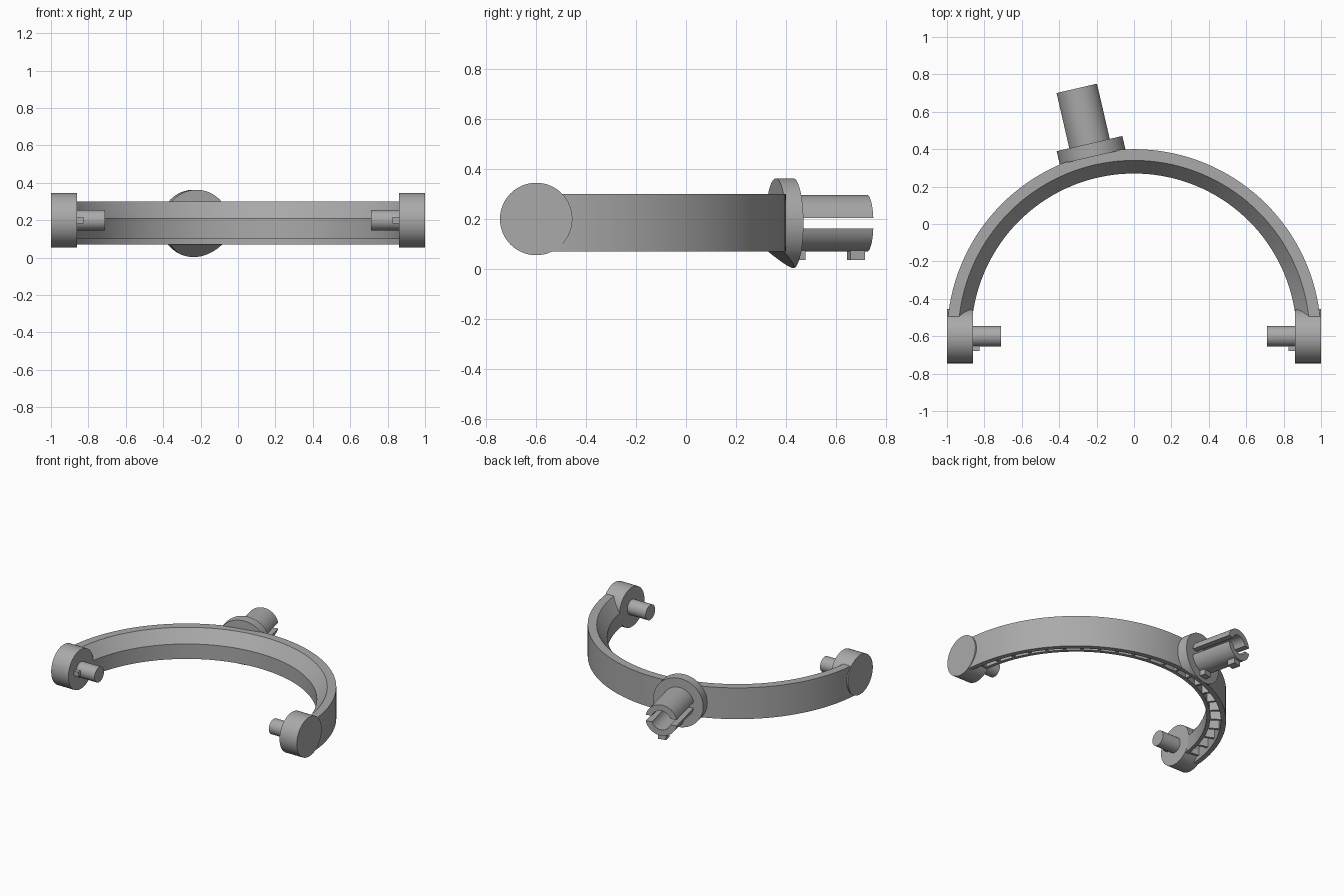
import bpy, bmesh, math
from mathutils import Matrix, Vector

cube = bpy.data.objects.get("Cube")
if cube:
    bpy.data.objects.remove(cube, do_unlink=True)

grey = bpy.data.materials.new("plain grey")
grey.use_nodes = True
COLOUR = (0.4, 0.4, 0.4, 1)
grey.diffuse_color = COLOUR
grey.node_tree.nodes["Principled BSDF"].inputs["Base Color"].default_value = COLOUR

AXIS_Z = 0.2      # height of the end pivots
ARC_Y = -0.6      # centre of the curved band
STEM_Z = 0.183    # height of the stem axis


def finish(bm, name, matrix=Matrix()):
    bmesh.ops.transform(bm, matrix=matrix, verts=bm.verts)
    bmesh.ops.recalc_face_normals(bm, faces=bm.faces)
    mesh = bpy.data.meshes.new(name)
    bm.to_mesh(mesh)
    bm.free()
    mesh.materials.append(grey)
    obj = bpy.data.objects.new(name, mesh)
    bpy.context.collection.objects.link(obj)
    bpy.ops.object.select_all(action='DESELECT')
    obj.select_set(True)
    bpy.context.view_layer.objects.active = obj
    bpy.ops.object.shade_smooth_by_angle(angle=math.radians(30))
    return obj


def prism_mesh(points, start, end):
    """Extrude a flat outline along local z."""
    bm = bmesh.new()
    face = bm.faces.new([bm.verts.new((x, y, start)) for x, y in points])
    geom = bmesh.ops.extrude_face_region(bm, geom=[face])["geom"]
    verts = [v for v in geom if isinstance(v, bmesh.types.BMVert)]
    bmesh.ops.translate(bm, vec=(0, 0, end - start), verts=verts)
    return bm


def circle(radius, steps=64):
    return [(radius * math.cos(2 * math.pi * i / steps),
             radius * math.sin(2 * math.pi * i / steps)) for i in range(steps)]


def rect(x0, x1, y0, y1):
    return [(x0, y0), (x1, y0), (x1, y1), (x0, y1)]


# Curved band: hollow underneath, bevelled on its upper inner edge
profile = [(1, .07), (1, .30), (.94, .30), (.87, .21), (.87, .10),
           (.895, .10), (.895, .20), (.94, .265), (.965, .265), (.965, .07)]
bm = bmesh.new()
face = bm.faces.new([bm.verts.new((r, 0, z)) for r, z in profile])
bmesh.ops.spin(bm, geom=[face], cent=(0, 0, 0), axis=(0, 0, 1),
               angle=math.pi, steps=72, use_duplicate=False)
finish(bm, "curved_band", Matrix.Translation((0, ARC_Y, 0)))

# Stiffening ribs inside the hollow
bm = bmesh.new()
CELLS = 24
for i in range(1, CELLS):
    m = (Matrix.Translation((0, ARC_Y, 0)) @ Matrix.Rotation(math.pi * i / CELLS, 4, 'Z')
         @ Matrix.Translation((.93, 0, .16)) @ Matrix.Diagonal((.09, .018, .12, 1)))
    bmesh.ops.create_cube(bm, size=1, matrix=m)
finish(bm, "band_ribs")

# End pivots: disc, inward peg and small key on each side
for side, label in ((1, "left"), (-1, "right")):
    turn = Matrix(((0, 0, side, 0), (side, 0, 0, ARC_Y), (0, 1, 0, AXIS_Z), (0, 0, 0, 1)))
    finish(prism_mesh(circle(.145), .86, 1), label + "_pivot_disc", turn)
    finish(prism_mesh(circle(.055, 40), .71, .87), label + "_pivot_peg", turn)
    key = rect(-.08 * side, -.04 * side, -.017, .017)
    finish(prism_mesh(key, .825, .87), label + "_pivot_key", turn)

# Stem frame: local z points outward from the band, local y points up
stem = (Matrix.Translation((0, ARC_Y, STEM_Z)) @ Matrix.Rotation(math.radians(13), 4, 'Z')
        @ Matrix(((-1, 0, 0, 0), (0, 0, 1, 0), (0, 1, 0, 0), (0, 0, 0, 1))))

# Flange with a slanted underside
FLANGE_IN, FLANGE_OUT = .985, 1.057
bm = prism_mesh(circle(.18), FLANGE_IN, FLANGE_OUT)
slope = Vector((0, .07 - .003, FLANGE_IN - FLANGE_OUT))
normal = slope.cross(Vector((1, 0, 0)))
if normal.y > 0:
    normal.negate()
cut = bmesh.ops.bisect_plane(bm, geom=bm.verts[:] + bm.edges[:] + bm.faces[:],
                             plane_co=(0, .07 - STEM_Z, FLANGE_IN), plane_no=normal,
                             clear_outer=True)
edges = [e for e in cut["geom_cut"] if isinstance(e, bmesh.types.BMEdge)]
bmesh.ops.holes_fill(bm, edges=[e for e in edges if e.is_boundary])
finish(bm, "stem_flange", stem)

# Split tubular stem: two half shells with a slot between them
OUTER, BORE, GAP, STEPS = .113, .07, .022, 24


def half_arc(radius):
    a = math.asin(GAP / radius)
    return [(radius * math.cos(a + (math.pi - 2 * a) * i / STEPS),
             radius * math.sin(a + (math.pi - 2 * a) * i / STEPS)) for i in range(STEPS + 1)]


shell = half_arc(OUTER) + half_arc(BORE)[::-1]
for sign, label in ((1, "upper"), (-1, "lower")):
    outline = [(x, y * sign) for x, y in shell]
    finish(prism_mesh(outline, FLANGE_OUT - .01, 1.36), label + "_stem_half", stem)

# Locating keys under the stem
for label, start, end in (("inner", 1.05, 1.10), ("outer", 1.285, 1.345)):
    finish(prism_mesh(rect(-.03, .03, -.147, -.09), start, end), label + "_stem_key", stem)
